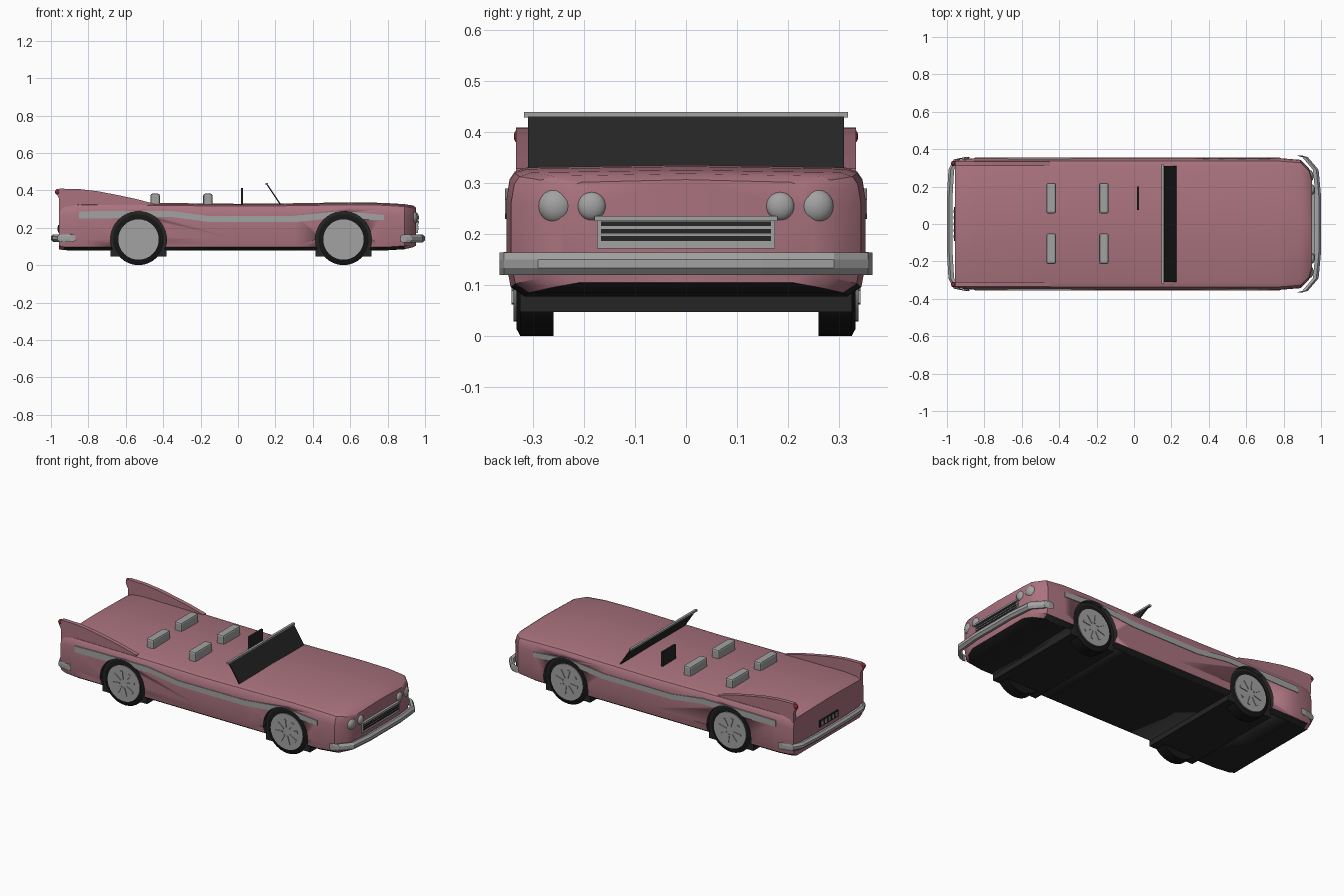
import bpy, bmesh, math
from mathutils import Matrix

cube = bpy.data.objects.get("Cube")
if cube:
    bpy.data.objects.remove(cube, do_unlink=True)


def material(name, r, g, b):
    m = bpy.data.materials.new(name)
    m.use_nodes = True
    m.diffuse_color = (r, g, b, 1)
    m.node_tree.nodes["Principled BSDF"].inputs["Base Color"].default_value = (r, g, b, 1)
    return m


PINK = material("dusty pink paint", .40, .17, .21)
BLACK = material("black trim", .018, .018, .018)
RUBBER = material("tyre rubber", .008, .008, .008)
CHROME = material("grey chrome", .36, .36, .36)
RED = material("red lamp", .25, .02, .025)


def finish(name, bm, mat, smooth=None):
    bmesh.ops.recalc_face_normals(bm, faces=bm.faces)
    me = bpy.data.meshes.new(name)
    bm.to_mesh(me)
    bm.free()
    me.materials.append(mat)
    ob = bpy.data.objects.new(name, me)
    bpy.context.collection.objects.link(ob)
    if smooth:
        bpy.ops.object.select_all(action='DESELECT')
        ob.select_set(True)
        bpy.context.view_layer.objects.active = ob
        bpy.ops.object.shade_smooth_by_angle(angle=math.radians(smooth))
    return ob


def loft(name, rings, mat, smooth=None):
    bm = bmesh.new()
    loops = [[bm.verts.new(p) for p in ring] for ring in rings]
    n = len(rings[0])
    for a, b in zip(loops, loops[1:]):
        for i in range(n):
            bm.faces.new((a[i], a[(i + 1) % n], b[(i + 1) % n], b[i]))
    bm.faces.new(loops[0])
    bm.faces.new(loops[-1])
    return finish(name, bm, mat, smooth)


def prism(name, pts, y0, y1, mat):
    """Extrude an x-z outline from y0 to y1."""
    return loft(name, [[(x, y, z) for x, z in pts] for y in (y0, y1)], mat)


def box(name, x, y, z, mat, bevel=0):
    """Box from (low, high) ranges."""
    ob = prism(name, [(x[0], z[0]), (x[1], z[0]), (x[1], z[1]), (x[0], z[1])], y[0], y[1], mat)
    if bevel:
        mod = ob.modifiers.new("bevel", 'BEVEL')
        mod.width, mod.segments = bevel, 2
    return ob


def wheel_cylinder(name, r, x, z, y0, y1, mat, sides=32, r2=None):
    bm = bmesh.new()
    mat4 = Matrix.Translation((x, (y0 + y1) / 2, z)) @ Matrix.Rotation(-math.pi / 2, 4, 'X')
    bmesh.ops.create_cone(bm, cap_ends=True, segments=sides, radius1=r, radius2=r2 or r,
                          depth=y1 - y0, matrix=mat4)
    return finish(name, bm, mat, 35)


def ball(name, pos, size, mat):
    bm = bmesh.new()
    m = Matrix.Translation(pos) @ Matrix.Diagonal((*size, 1))
    bmesh.ops.create_uvsphere(bm, u_segments=20, v_segments=12, radius=1, matrix=m)
    return finish(name, bm, mat, 60)


AXLES = {"rear": -.532, "front": .564}
WHEEL_Z = .137
SIDES = {"left": 1, "right": -1}

# Wheel arch cutters
cutters = []
for end, ax in AXLES.items():
    c = wheel_cylinder(end + "_arch_cutter", .15, ax, WHEEL_Z, -.5, .5, BLACK, 40)
    c.hide_render = True
    c.hide_viewport = False
    c.display_type = 'WIRE'
    cutters.append(c)


def cut_arches(ob):
    bpy.context.view_layer.objects.active = ob
    for c in cutters:
        mod = ob.modifiers.new("arch", 'BOOLEAN')
        mod.operation, mod.object, mod.solver = 'DIFFERENCE', c, 'EXACT'
        bpy.ops.object.modifier_apply(modifier=mod.name)


# Body: cross sections of half width, top and bottom along the length
def section(x, hw, top, bot):
    half = [(hw - .035, bot), (hw - .008, bot + .018), (hw, bot + .06), (hw, top - .06),
            (hw - .006, top - .025), (hw - .016, top - .01), (hw - .04, top - .002)]
    ring = [(x, y, z) for y, z in half] + [(x, 0, top + .003)]
    return ring + [(x, -y, z) for y, z in reversed(half)] + [(x, 0, bot)]


body = loft("body", [section(*s) for s in (
    (-.957, .337, .315, .085), (-.93, .345, .327, .08), (-.85, .352, .333, .078),
    (-.45, .352, .330, .078), (0, .352, .325, .078), (.3, .352, .328, .078),
    (.6, .352, .333, .078), (.78, .352, .330, .078), (.89, .343, .323, .085),
    (.935, .30, .316, .095), (.953, .245, .304, .105))], PINK, 32)
body.data.materials.append(BLACK)
for p in body.data.polygons:
    if p.normal.z < -.8:
        p.material_index = 1
cut_arches(body)

# Wheel housings spanning the width
for end, ax in AXLES.items():
    box(end + "_wheel_housing", (ax - .149, ax + .149), (-.326, .326), (.047, .292), BLACK)

# Wheels: tyre, hub disc, eight spokes
for end, ax in AXLES.items():
    for side, s in SIDES.items():
        name = f"{end}_{side}_"
        lo, hi = sorted((s * .26, s * .325))
        wheel_cylinder(name + "tyre", .137, ax, WHEEL_Z, lo, hi, RUBBER)
        r1, r2 = (.137, .122) if s > 0 else (.122, .137)
        lo, hi = sorted((s * .325, s * .333))
        wheel_cylinder(name + "tyre_shoulder", r1, ax, WHEEL_Z, lo, hi, RUBBER, 32, r2)
        lo, hi = sorted((s * .30, s * .338))
        wheel_cylinder(name + "hub", .108, ax, WHEEL_Z, lo, hi, CHROME)
        for k in range(8):
            a = k * math.pi / 4 + .2
            ca, sa = math.cos(a), math.sin(a)
            outline = [(ax + r * ca - w * sa, WHEEL_Z + r * sa + w * ca)
                       for r, w in ((.025, -.004), (.075, -.008), (.075, .008), (.025, .004))]
            prism(name + "spoke", outline, s * .33, s * .342, CHROME)

# Side trim, fins, tail lamps, rear knobs
STRIPE = [(-.85, .25), (-.7, .25), (-.36, .258), (-.15, .23), (.3, .23), (.5, .25), (.78, .24),
          (.78, .268), (.55, .29), (.3, .264), (-.15, .262), (-.36, .29), (-.7, .29), (-.85, .287)]
FIN = [(-.955, .25), (-.45, .31), (-.45, .329), (-.55, .355), (-.65, .376), (-.75, .395),
       (-.85, .407), (-.955, .409), (-.972, .385), (-.957, .355)]
for side, s in SIDES.items():
    cut_arches(prism(side + "_side_trim", STRIPE, s * .347, s * .3555, CHROME))
    prism(side + "_fin", FIN, s * .309, s * .334, PINK)
    ball(side + "_tail_lamp", (-.965, s * .325, .392), (.013, .013, .016), RED)
    ball(side + "_rear_knob", (-.895, s * .35, .148), (.014, .008, .018), CHROME)
    # Headlights
    ball(side + "_outer_headlight", (.935, s * .255, .255), (.025, .035, .035), CHROME)
    ball(side + "_inner_headlight", (.95, s * .185, .255), (.017, .028, .028), CHROME)


# Bumpers: six-sided bar wrapped around the corners
def bumper(name, direction, z, h, path):
    def ring(x, y):
        return [(direction * (x + dx), y, z + dz * h) for dx, dz in
                ((-.03, -.8), (-.012, -1), (0, -.4), (0, .4), (-.012, 1), (-.03, .8))]
    stations = [ring(x, -y) for x, y in path] + [ring(x, y) for x, y in reversed(path)]
    loft(name, stations, CHROME)


bumper("front_bumper", 1, .142, .022, [(.9, .366), (.93, .357), (.987, .29), (1, .15)])
bumper("rear_bumper", -1, .145, .02, [(.9, .358), (.965, .345), (.992, .29), (1, .15)])

# Grille: frame, dark recess, bars
box("grille_frame", (.94, .962), (-.175, .175), (.172, .232), CHROME)
box("grille_lip", (.94, .968), (-.18, .18), (.226, .236), CHROME)
for i in range(3):
    z = .187 + i * .0145
    box("grille_slot", (.95, .964), (-.167, .167), (z, z + .009), BLACK)

# Rear plate with teeth
box("rear_plate", (-.962, -.95), (-.09, .09), (.175, .215), BLACK)
for i in range(5):
    y = -.068 + i * .034
    box("rear_plate_tooth", (-.965, -.955), (y - .008, y + .008), (.183, .207), CHROME)

# Windscreen and its top rail
prism("windscreen", [(.222, .325), (.228, .328), (.158, .434), (.152, .431)], -.31, .31, BLACK)
box("windscreen_rail", (.146, .16), (-.318, .318), (.429, .44), CHROME)

# Steering panel and seat backs
box("steering_panel", (.016, .028), (.075, .2), (.32, .412), BLACK)
for row, x in (("rear", -.442), ("front", -.16)):
    for side, y in (("left", .138), ("right", -.132)):
        box(f"{row}_{side}_seat", (x - .026, x + .024), (y - .082, y + .082),
            (.31, .382), CHROME, .01)
